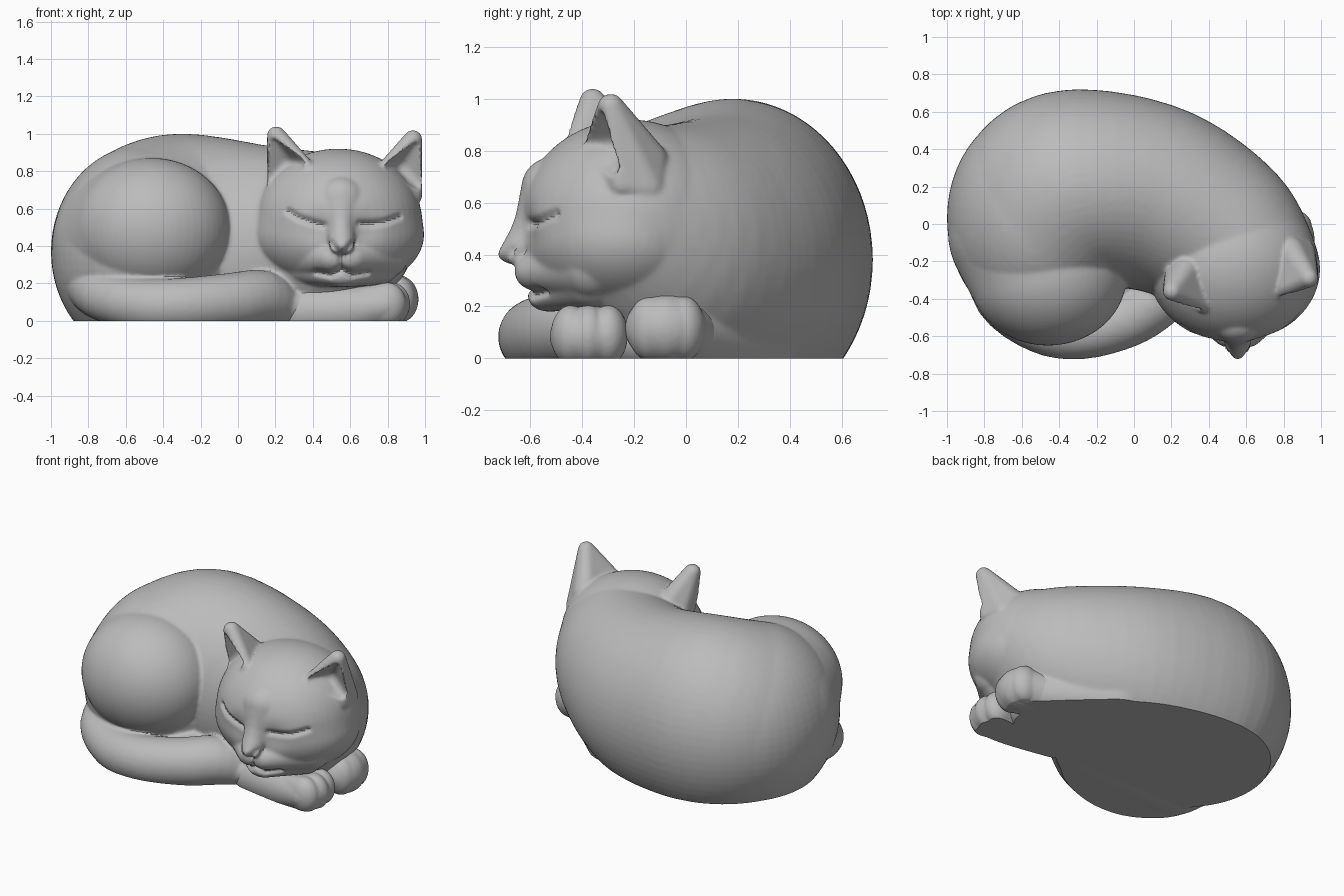
import bpy, bmesh, math
from mathutils import Vector, Matrix

cube = bpy.data.objects.get("Cube")
if cube:
    bpy.data.objects.remove(cube, do_unlink=True)

clay = bpy.data.materials.new("grey_clay")
clay.use_nodes = True
clay.diffuse_color = (0.5, 0.5, 0.5, 1)
clay.node_tree.nodes["Principled BSDF"].inputs["Base Color"].default_value = (0.5, 0.5, 0.5, 1)


# --- Helpers: every form is a hull stretched over ellipsoids (x, y, z, rx, ry, rz) ---
def ball(x, y, z, rx, ry=None, rz=None):
    return (x, y, z, rx, ry or rx, rz or rx)


def hull(bm, balls):
    part = bmesh.new()
    for b in balls:
        m = Matrix.Translation(b[:3]) @ Matrix.Diagonal((*b[3:], 1))
        bmesh.ops.create_uvsphere(part, u_segments=56, v_segments=36, radius=1, matrix=m)
    bmesh.ops.delete(part, geom=part.edges[:] + part.faces[:], context="EDGES_FACES")
    bmesh.ops.convex_hull(part, input=part.verts)
    bmesh.ops.delete(part, geom=[v for v in part.verts if not v.link_faces], context="VERTS")
    add_part(bm, part)


def add_part(bm, part):
    bmesh.ops.recalc_face_normals(part, faces=part.faces)
    me = bpy.data.meshes.new("part")
    part.to_mesh(me)
    part.free()
    bm.from_mesh(me)
    bpy.data.meshes.remove(me)


def chain(bm, keys, steps=4):
    """Hulls following a smooth curve through the key ellipsoids."""
    pts, n = [], len(keys)
    for i in range(n - 1):
        a, b, c, d = (keys[max(0, min(n - 1, i + k))] for k in (-1, 0, 1, 2))
        for s in range(steps):
            t = s / steps
            pts.append(tuple(0.5 * (2*q + (r - p)*t + (2*p - 5*q + 4*r - s2)*t*t
                                    + (3*q - p - 3*r + s2)*t**3)
                             for p, q, r, s2 in zip(a, b, c, d)))
    pts.append(keys[-1])
    for pair in zip(pts, pts[1:]):
        hull(bm, pair)


def to_object(name, bm):
    me = bpy.data.meshes.new(name)
    bm.to_mesh(me)
    bm.free()
    ob = bpy.data.objects.new(name, me)
    bpy.context.collection.objects.link(ob)
    return ob


def evaluated(ob):
    bpy.context.view_layer.update()
    bm = bmesh.new()
    bm.from_object(ob, bpy.context.evaluated_depsgraph_get())
    me = ob.data
    bpy.data.objects.remove(ob, do_unlink=True)
    bpy.data.meshes.remove(me)
    return bm


def sculpt(name, bm, voxel=0.01, rounds=8, detail=None):
    """Fuse the forms, soften them, carve detail and cut flat at the floor."""
    ob = to_object(name + "_forms", bm)
    fuse = ob.modifiers.new("fuse", "REMESH")
    fuse.mode, fuse.voxel_size = "VOXEL", voxel
    soft = ob.modifiers.new("soften", "SMOOTH")
    soft.factor, soft.iterations = 0.5, rounds
    bm = evaluated(ob)
    if detail:
        bm.normal_update()
        detail(bm)
    res = bmesh.ops.bisect_plane(bm, geom=bm.verts[:] + bm.edges[:] + bm.faces[:],
                                 plane_co=(0, 0, 0), plane_no=(0, 0, 1), clear_inner=True)
    rim = [e for e in res["geom_cut"] if isinstance(e, bmesh.types.BMEdge)]
    bmesh.ops.triangle_fill(bm, edges=rim, use_dissolve=False, normal=(0, 0, -1))
    bmesh.ops.recalc_face_normals(bm, faces=bm.faces)
    ob = to_object(name, bm)
    ob.data.materials.append(clay)
    bpy.ops.object.select_all(action="DESELECT")
    ob.select_set(True)
    bpy.context.view_layer.objects.active = ob
    bpy.ops.object.shade_smooth_by_angle(angle=math.radians(32))


# --- Ear: a rounded cone with a scooped hollow ---
def ear(bm, flip):
    def place(b):
        return (1.14 - b[0], b[1] + 0.07, b[2] - 0.02, *b[3:]) if flip else b
    shell, scoop = bmesh.new(), bmesh.new()
    hull(shell, [place(b) for b in (
        ball(0.205, -0.36, 0.99, 0.05), ball(0.37, -0.43, 0.81, 0.045),
        ball(0.205, -0.32, 0.69, 0.05), ball(0.24, -0.22, 0.68, 0.07),
        ball(0.3, -0.22, 0.78, 0.08))])
    hull(scoop, [place(b) for b in (
        ball(0.19, -0.4, 0.95, 0.024), ball(0.32, -0.455, 0.84, 0.035),
        ball(0.175, -0.36, 0.76, 0.035), ball(0.25, -0.37, 0.84, 0.05),
        ball(0.19, -0.5, 0.84, 0.06))])
    ob, cutter = to_object("ear_shell", shell), to_object("ear_scoop", scoop)
    cutter.hide_render = True
    cut = ob.modifiers.new("hollow", "BOOLEAN")
    cut.operation, cut.object = "DIFFERENCE", cutter
    add_part(bm, evaluated(ob))
    bpy.data.objects.remove(cutter, do_unlink=True)


# --- Face lines as (x, z) paths pressed into the front of the head ---
EYES = [[(0.27, 0.585), (0.33, 0.55), (0.4, 0.525), (0.46, 0.51)],
        [(0.65, 0.52), (0.72, 0.52), (0.79, 0.53), (0.86, 0.555)]]
LINES = [[(0.42, 0.26), (0.5, 0.245), (0.553, 0.28), (0.61, 0.245), (0.69, 0.26)],
         [(0.553, 0.28), (0.555, 0.35)],
         [(0.5, 0.415), (0.555, 0.345), (0.61, 0.415)]]


def distance(p, path):
    best = 9
    for a, b in zip(path, path[1:]):
        a, b = Vector(a), Vector(b)
        t = max(0, min(1, (p - a).dot(b - a) / (b - a).length_squared))
        best = min(best, (p - a - (b - a) * t).length)
    return best


def carve_face(bm):
    carved = []
    for v in bm.verts:
        x, y, z = v.co
        if y > -0.35 or not 0.2 < x < 0.93 or not 0.2 < z < 0.7 or v.normal.y > -0.2:
            continue
        p = Vector((x, z))
        push = sum(0.022 * math.exp(-(distance(p, e) / 0.016) ** 2) for e in EYES + LINES)
        for socket in (Vector((0.43, 0.5)), Vector((0.68, 0.5))):
            push += 0.022 * math.exp(-((p - socket).length / 0.08) ** 2)
        v.co.y += push
        if push > 0.003:
            carved.append(v)
    bmesh.ops.smooth_vert(bm, verts=carved, factor=0.5,
                          use_axis_x=True, use_axis_y=True, use_axis_z=True)


# --- Body: curled torso, underside and thigh ---
body = bmesh.new()
chain(body, [
    ball(-0.5, 0.03, 0.37, 0.5, 0.6, 0.57),
    ball(-0.3, 0.18, 0.38, 0.56, 0.54, 0.62),
    ball(0.1, 0.14, 0.38, 0.5, 0.5, 0.56),
    ball(0.45, -0.04, 0.42, 0.43, 0.45, 0.48),
    ball(0.555, -0.2, 0.51, 0.425, 0.4, 0.39)], 6)
chain(body, [ball(-0.5, -0.28, 0.08, 0.3, 0.28, 0.14), ball(-0.1, -0.28, 0.08, 0.25, 0.25, 0.14),
             ball(0.3, -0.18, 0.08, 0.25, 0.25, 0.14), ball(0.58, -0.14, 0.07, 0.22, 0.22, 0.14)], 2)
hull(body, [ball(-0.46, -0.28, 0.49, 0.42, 0.37, 0.38), ball(-0.53, -0.04, 0.4, 0.465, 0.45, 0.48)])

# --- Left upper leg, blending into the flank ---
hull(body, [ball(0.3, 0.22, 0.08, 0.24, 0.22, 0.2), ball(0.72, -0.03, 0.1, 0.16, 0.14, 0.14)])

# --- Tail wrapped round the front ---
chain(body, [
    ball(-0.8, -0.1, 0.21, 0.14), ball(-0.72, -0.4, 0.13, 0.13),
    ball(-0.5, -0.55, 0.085, 0.14), ball(-0.28, -0.577, 0.085, 0.145),
    ball(-0.04, -0.51, 0.105, 0.15), ball(0.12, -0.41, 0.12, 0.15),
    ball(0.23, -0.31, 0.08, 0.13)])

# --- Head: skull, nose bridge, muzzle, chin and ears ---
hull(body, [ball(0.535, -0.22, 0.53, 0.45, 0.42, 0.39), ball(0.535, -0.24, 0.46, 0.46, 0.39, 0.3)])
chain(body, [ball(0.55, -0.53, 0.65, 0.13, 0.105, 0.12), ball(0.55, -0.58, 0.52, 0.085, 0.085, 0.08),
             ball(0.555, -0.665, 0.4, 0.065, 0.06, 0.047)], 3)
hull(body, [b for s in (-1, 1) for b in (ball(0.555 + 0.05 * s, -0.55, 0.335, 0.1, 0.11, 0.085),
                                         ball(0.555 + 0.24 * s, -0.365, 0.36, 0.12, 0.12, 0.13))])
hull(body, [ball(0.555, -0.53, 0.24, 0.1, 0.08, 0.06), ball(0.37, -0.36, 0.29, 0.12, 0.12, 0.1),
            ball(0.74, -0.36, 0.29, 0.12, 0.12, 0.1)])
for flip in (False, True):
    ear(body, flip)
sculpt("body_and_head", body, detail=carve_face)

# --- Front paws tucked under the chin, toes pointing sideways ---
right_leg = bmesh.new()
chain(right_leg, [ball(0.35, -0.3, 0.05, 0.14), ball(0.6, -0.36, 0.06, 0.13),
                  ball(0.785, -0.375, 0.085, 0.13, 0.15, 0.118)])
for y, x in ((-0.445, 0.8), (-0.375, 0.82), (-0.3, 0.81)):
    hull(right_leg, [ball(x, y, 0.09, 0.1, 0.076, 0.115),
                     ball(x - 0.12, y + 0.01, 0.08, 0.08, 0.05, 0.1)])
sculpt("right_front_paw", right_leg, 0.009, 4)

left_leg = bmesh.new()
hull(left_leg, [ball(0.62, 0.03, 0.09, 0.14, 0.14, 0.14), ball(0.835, -0.08, 0.115, 0.13, 0.155, 0.135)])
for y, x in ((-0.14, 0.85), (-0.075, 0.865), (-0.01, 0.85)):
    hull(left_leg, [ball(x, y, 0.115, 0.1, 0.085, 0.125)])
sculpt("left_front_paw", left_leg, 0.009, 5)
